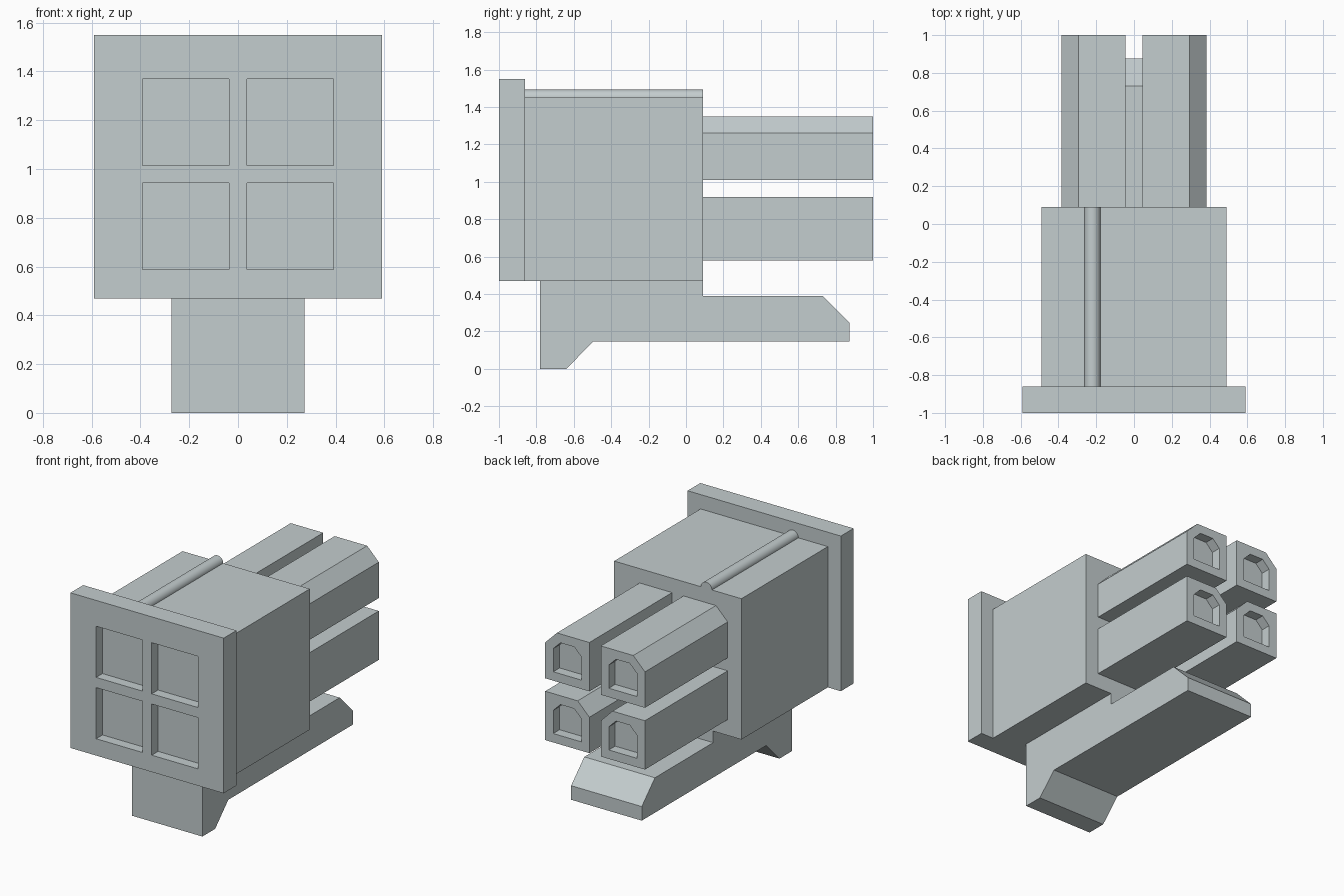
import bpy, bmesh, math

if "Cube" in bpy.data.objects:
    bpy.data.objects.remove(bpy.data.objects["Cube"])

plastic = bpy.data.materials.new("pale_grey_plastic")
plastic.diffuse_color = (0.55, 0.61, 0.62, 1)
plastic.use_nodes = True
plastic.node_tree.nodes["Principled BSDF"].inputs["Base Color"].default_value = plastic.diffuse_color


def prism(name, profile, start, end, axis="y"):
    """Extrude a closed profile: (x, z) points along y, or (y, z) points along x."""
    def place(p, d):
        return (p[0], d, p[1]) if axis == "y" else (d, p[0], p[1])
    bm = bmesh.new()
    a = [bm.verts.new(place(p, start)) for p in profile]
    b = [bm.verts.new(place(p, end)) for p in profile]
    bm.faces.new(a)
    bm.faces.new(b)
    n = len(profile)
    for i in range(n):
        j = (i + 1) % n
        bm.faces.new((a[i], a[j], b[j], b[i]))
    bmesh.ops.recalc_face_normals(bm, faces=bm.faces)
    mesh = bpy.data.meshes.new(name)
    bm.to_mesh(mesh)
    bm.free()
    obj = bpy.data.objects.new(name, mesh)
    bpy.context.collection.objects.link(obj)
    mesh.materials.append(plastic)
    return obj


def rect(x0, x1, z0, z1):
    return [(x0, z0), (x1, z0), (x1, z1), (x0, z1)]


def cut(obj, cutter):
    """Subtract the cutter and discard it."""
    cutter.hide_render = True
    mod = obj.modifiers.new("pocket", "BOOLEAN")
    mod.operation, mod.solver, mod.object = "DIFFERENCE", "EXACT", cutter
    bpy.context.view_layer.objects.active = obj
    bpy.ops.object.modifier_apply(modifier=mod.name)
    bpy.data.objects.remove(cutter)


# Front flange with four shallow square pockets
flange = prism("front_flange", rect(-0.59, 0.59, 0.47, 1.55), -1, -0.86)
for cx in (-0.214, 0.214):
    for z0 in (0.587, 1.014):
        cut(flange, prism("pocket_cutter",
                          rect(cx - 0.178, cx + 0.178, z0, z0 + 0.356), -1.1, -0.93))

# Main housing
prism("housing", rect(-0.49, 0.49, 0.47, 1.45), -0.86, 0.09)

# Round rib along the top of the housing
bpy.ops.mesh.primitive_cylinder_add(vertices=32, radius=0.043, depth=0.95,
                                    location=(-0.22, -0.385, 1.45),
                                    rotation=(math.pi / 2, 0, 0))
rib = bpy.context.object
rib.name = "top_rib"
rib.data.materials.append(plastic)
bpy.ops.object.shade_smooth_by_angle(angle=math.radians(30))

# Latch arm under the housing, with a thumb hook and a sloped tip
prism("latch_arm", [(-0.78, 0.47), (-0.78, 0), (-0.64, 0), (-0.495, 0.147),
                    (0.875, 0.147), (0.875, 0.245), (0.73, 0.39),
                    (0.09, 0.39), (0.09, 0.47)], -0.272, 0.272, "x")

# Four contact sleeves: upper pair bevelled outside, lower pair bevelled inside
C = 0.09
for side, label in ((-1, "left"), (1, "right")):
    for row, z0, z1 in (("upper", 1.01, 1.35), ("lower", 0.58, 0.92)):
        inner, outer = side * 0.044, side * 0.384
        bevelled, square = (outer, inner) if row == "upper" else (inner, outer)
        toward = C if square > bevelled else -C
        sleeve = prism(f"{row}_{label}_sleeve",
                       [(square, z0), (square, z1), (bevelled + toward, z1),
                        (bevelled, z1 - C), (bevelled, z0)], 0.08, 1)
        # Shallow socket in the end, both upper corners bevelled
        cx, cz, h, c = side * 0.214, (z0 + z1) / 2, 0.108, 0.055
        cut(sleeve, prism("socket_cutter",
                          [(cx - h, cz - h), (cx + h, cz - h), (cx + h, cz + h - c),
                           (cx + h - c, cz + h), (cx - h + c, cz + h),
                           (cx - h, cz + h - c)], 0.93, 1.1))
